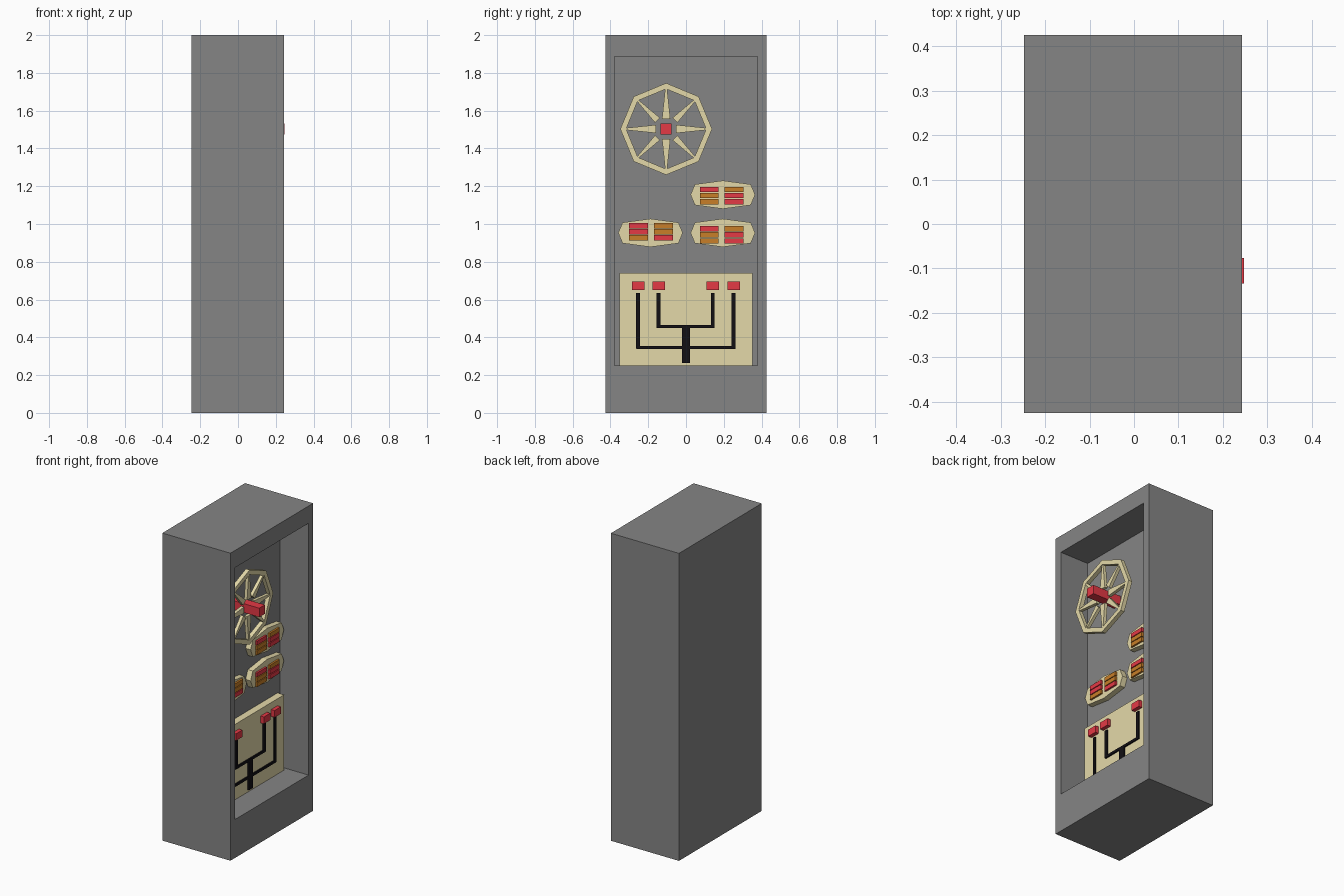
import bpy, bmesh, math
from mathutils import Vector

if "Cube" in bpy.data.objects:
    bpy.data.objects.remove(bpy.data.objects["Cube"])

BACK = 0.038  # x of the recess back wall


def material(name, rgb):
    m = bpy.data.materials.new(name)
    m.diffuse_color = (*rgb, 1)
    m.use_nodes = True
    m.node_tree.nodes["Principled BSDF"].inputs["Base Color"].default_value = m.diffuse_color
    return m


GREY = material("dark_grey", (0.235, 0.235, 0.235))
CREAM = material("cream", (0.776, 0.694, 0.397))
RED = material("red", (0.78, 0.041, 0.06))
ORANGE = material("orange", (0.578, 0.209, 0.021))
BLACK = material("black", (0.006, 0.005, 0.007))


def finish(bm, name, mat):
    bmesh.ops.recalc_face_normals(bm, faces=bm.faces)
    me = bpy.data.meshes.new(name)
    bm.to_mesh(me)
    bm.free()
    ob = bpy.data.objects.new(name, me)
    bpy.context.collection.objects.link(ob)
    me.materials.append(mat)
    return ob


def add_prism(bm, pts, x0, x1):
    """Closed (y, z) profile extruded along x."""
    a = [bm.verts.new((x0, y, z)) for y, z in pts]
    b = [bm.verts.new((x1, y, z)) for y, z in pts]
    bm.faces.new(a)
    bm.faces.new(b)
    for i in range(len(pts)):
        j = (i + 1) % len(pts)
        bm.faces.new((a[i], a[j], b[j], b[i]))


def prism(name, pts, x0, x1, mat):
    bm = bmesh.new()
    add_prism(bm, pts, x0, x1)
    return finish(bm, name, mat)


def rect(y0, y1, z0, z1):
    return [(y0, z0), (y1, z0), (y1, z1), (y0, z1)]


def box(name, y0, y1, z0, z1, x0, x1, mat):
    return prism(name, rect(y0, y1, z0, z1), x0, x1, mat)


# Cabinet with a recess in its +x side
bm = bmesh.new()
add_prism(bm, rect(-0.425, 0.425, 0, 2), -0.247, 0.243)
bmesh.ops.recalc_face_normals(bm, faces=bm.faces)
face = max(bm.faces, key=lambda f: f.calc_center_median().x)
bmesh.ops.inset_individual(bm, faces=[face], thickness=0.05)
for v in face.verts:
    v.co.y = 0.378 if v.co.y > 0 else -0.378
    v.co.z = 1.888 if v.co.z > 1 else 0.25
ext = bmesh.ops.extrude_discrete_faces(bm, faces=[face])["faces"][0]
for v in ext.verts:
    v.co.x = BACK
finish(bm, "cabinet", GREY)

# Spoked wheel: octagonal rim and tapered spokes
CY, CZ = -0.105, 1.503
WX0, WX1, R_OUT, R_IN = 0.13, 0.157, 0.243, 0.212
bm = bmesh.new()
loops = []
for x, r in ((WX0, R_IN), (WX1, R_IN), (WX1, R_OUT), (WX0, R_OUT)):
    loops.append([bm.verts.new((x, CY + r * math.cos(i * math.pi / 4),
                                CZ + r * math.sin(i * math.pi / 4))) for i in range(8)])
for k in range(4):
    p, q = loops[k], loops[(k + 1) % 4]
    for i in range(8):
        j = (i + 1) % 8
        bm.faces.new((p[i], p[j], q[j], q[i]))
finish(bm, "wheel_rim", CREAM)

bm = bmesh.new()
for i in range(8):
    a = i * math.pi / 4
    d, n = Vector((math.cos(a), math.sin(a))), Vector((-math.sin(a), math.cos(a)))
    c = Vector((CY, CZ))
    start, half = ((0.053, 0.022), (0.066, 0.018))[i % 2]
    pts = [c + d * r + n * w for r, w in
           ((start, -half), (0.216, -0.005), (0.216, 0.005), (start, half))]
    add_prism(bm, [tuple(p) for p in pts], WX0 + 0.003, WX1 - 0.003)
finish(bm, "wheel_spokes", CREAM)
box("wheel_axle", CY - 0.029, CY + 0.029, CZ - 0.029, CZ + 0.029, BACK, 0.247, RED)

# Eight-sided indicator plates with two columns of three bars
plates = [(0.195, 1.155, -0.005, 0, "ROO", "ORR"),
          (0.195, 0.953, -0.01, 0, "ROO", "ORR"),
          (-0.188, 0.953, 0.006, 0.009, "RRO", "OOR")]
for cy, cz, shift, side, left, right in plates:
    outline = [(0.171, 0), (0.148, 0.055), (0, 0.075), (-0.148, 0.055),
               (-0.171, 0), (-0.148, -0.055), (0, -0.075), (0.148, -0.055)]
    prism("indicator_plate", [(cy + y, cz + z) for y, z in outline], BACK, 0.074, CREAM)
    for off, column in ((-0.072, left), (0.06, right)):
        for row, c in enumerate(column):
            y, z = cy + off + side, cz + shift + 0.032 * (1 - row)
            box("indicator_bar", y - 0.05, y + 0.05, z - 0.0135, z + 0.0135,
                0.07, 0.086, RED if c == "R" else ORANGE)

# Lower panel with buttons and branching black tracks
box("lower_panel", -0.352, 0.352, 0.25, 0.74, BACK, 0.085, CREAM)
for y, low in ((-0.254, 0.34), (-0.145, 0.45), (0.142, 0.45), (0.252, 0.34)):
    box("button", y - 0.033, y + 0.033, 0.65, 0.695, 0.08, 0.11, RED)
    box("track_vertical", y - 0.01, y + 0.01, low, 0.635, 0.08, 0.094, BLACK)
for half, z in ((0.262, 0.347), (0.152, 0.457)):
    box("track_horizontal", -half, half, z - 0.008, z + 0.008, 0.08, 0.0935, BLACK)
box("track_stem", -0.022, 0.02, 0.265, 0.46, 0.08, 0.095, BLACK)
